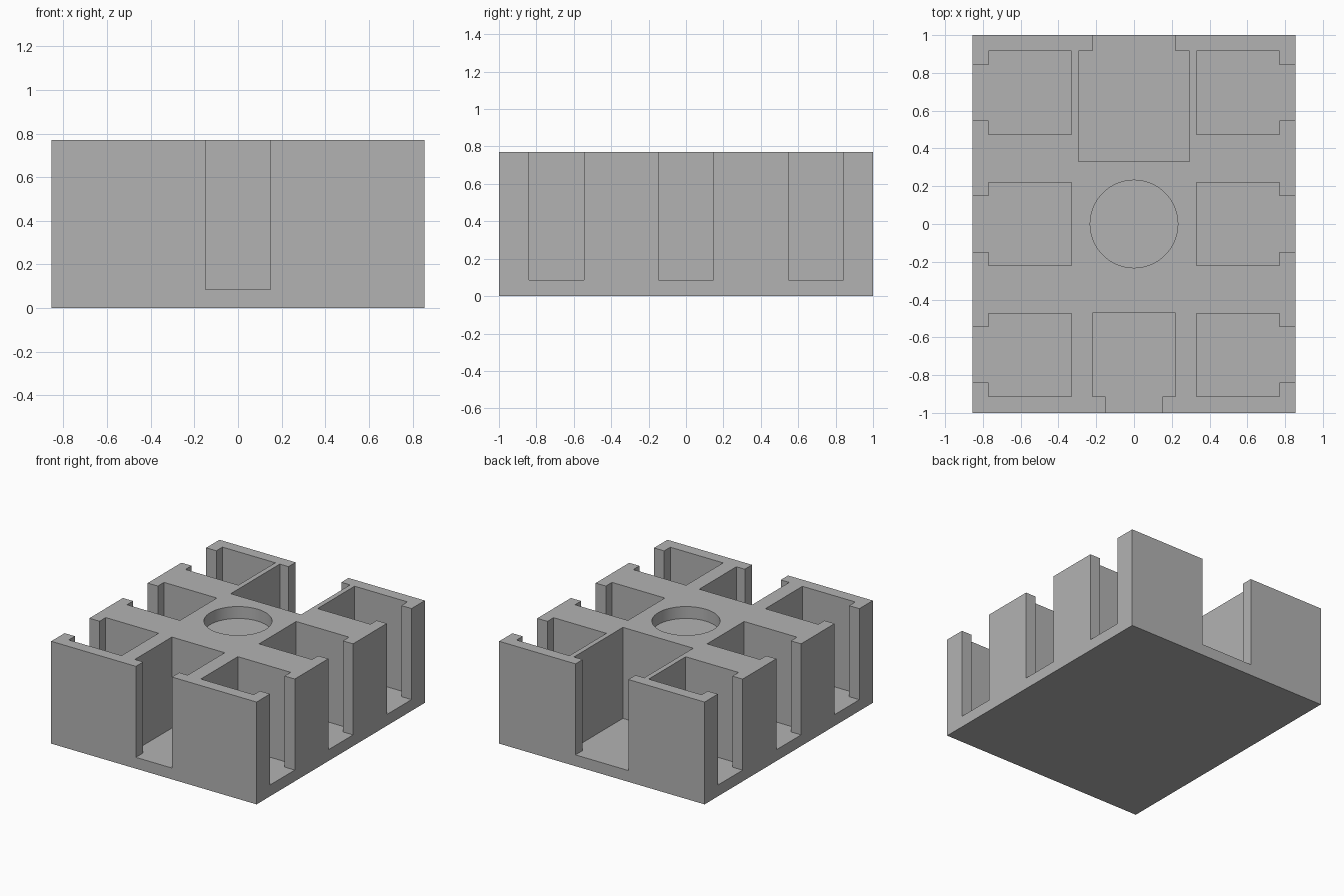
import bpy, bmesh, math
from mathutils import Matrix

cube = bpy.data.objects.get("Cube")
if cube:
    bpy.data.objects.remove(cube, do_unlink=True)

HALF_X, HALF_Y, HEIGHT, FLOOR = 0.855, 1.0, 0.77, 0.085
ABOVE = HEIGHT + 0.1

grey = bpy.data.materials.new("grey plastic")
grey.use_nodes = True
colour = (0.45, 0.45, 0.45, 1)
grey.diffuse_color = colour
grey.node_tree.nodes["Principled BSDF"].inputs["Base Color"].default_value = colour


def make_object(name, bm):
    bmesh.ops.recalc_face_normals(bm, faces=bm.faces)
    mesh = bpy.data.meshes.new(name)
    bm.to_mesh(mesh)
    bm.free()
    mesh.materials.append(grey)
    obj = bpy.data.objects.new(name, mesh)
    bpy.context.collection.objects.link(obj)
    return obj


def add_pocket(bm, centre, angle, half_width, inner, lip, half_slot, outer):
    """T-shaped compartment that opens outwards along +x before turning."""
    outline = [(inner, -half_width), (lip, -half_width), (lip, -half_slot),
               (outer, -half_slot), (outer, half_slot), (lip, half_slot),
               (lip, half_width), (inner, half_width)]
    turn = Matrix.Rotation(angle, 4, 'Z') @ Matrix.Translation((0, centre, 0))
    verts = [bm.verts.new(turn @ Matrix.Translation((x, y, FLOOR)).to_translation())
             for x, y in outline]
    face = bm.faces.new(verts)
    extruded = bmesh.ops.extrude_face_region(bm, geom=[face])["geom"]
    bmesh.ops.translate(bm, vec=(0, 0, ABOVE - FLOOR),
                        verts=[v for v in extruded if isinstance(v, bmesh.types.BMVert)])


# Solid block
bm = bmesh.new()
bmesh.ops.create_cube(bm, size=1)
bmesh.ops.scale(bm, vec=(2 * HALF_X, 2 * HALF_Y, HEIGHT), verts=bm.verts)
bmesh.ops.translate(bm, vec=(0, 0, HEIGHT / 2), verts=bm.verts)
holder = make_object("compartment_holder", bm)

# Three compartments on each side, one at the front, a wider one at the back
bm = bmesh.new()
for row in (-0.693, 0, 0.695):
    add_pocket(bm, row, 0, 0.22, 0.33, 0.77, 0.147, HALF_X + 0.1)
    add_pocket(bm, -row, math.pi, 0.22, 0.33, 0.77, 0.147, HALF_X + 0.1)
add_pocket(bm, 0, -math.pi / 2, 0.22, 0.472, 0.913, 0.15, HALF_Y + 0.1)
add_pocket(bm, 0, math.pi / 2, 0.293, 0.332, 0.915, 0.22, HALF_Y + 0.1)

# Shallow round recess in the middle
recess_floor = HEIGHT - 0.09
bmesh.ops.create_cone(bm, cap_ends=True, segments=64, radius1=0.232, radius2=0.232,
                      depth=ABOVE - recess_floor,
                      matrix=Matrix.Translation((0, 0, (ABOVE + recess_floor) / 2)))
cutter = make_object("compartment_cutter", bm)
cutter.hide_render = True

# Cut the compartments, then discard the cutter
cut = holder.modifiers.new("cut compartments", 'BOOLEAN')
cut.operation = 'DIFFERENCE'
cut.solver = 'EXACT'
cut.object = cutter
bpy.context.view_layer.objects.active = holder
holder.select_set(True)
bpy.ops.object.modifier_apply(modifier=cut.name)
bpy.data.objects.remove(cutter, do_unlink=True)
bpy.ops.object.shade_smooth_by_angle(angle=math.radians(30))
